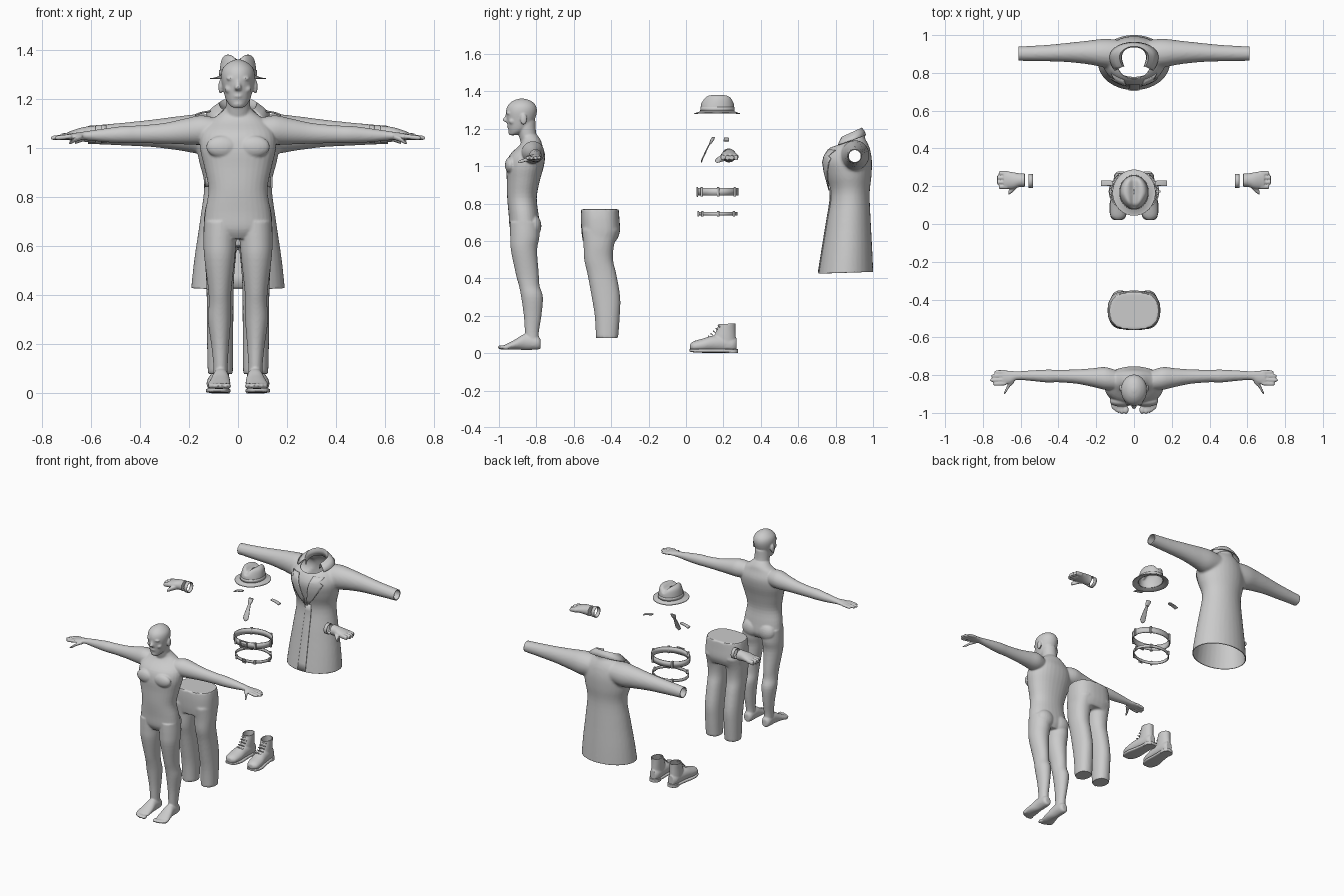
import bpy, bmesh, math
from mathutils import Vector
from mathutils.bvhtree import BVHTree


def smooth_rows(rows, k):
    out = []
    for i in range(len(rows) - 1):
        a, b, c, d = (rows[max(0, min(len(rows) - 1, i + o))] for o in (-1, 0, 1, 2))
        for j in range(k):
            t = j / k
            out.append([.5 * (2 * q + (r - p) * t + (2 * p - 5 * q + 4 * r - s) * t * t
                              + (3 * q - p - 3 * r + s) * t ** 3) for p, q, r, s in zip(a, b, c, d)])
    return out + [list(rows[-1])]


def tube(bm, axis, rows, p=2, n=32, k=4, sides=(1,), caps=True, warp=None):
    """Loft of superellipse rings; row = position, two centres, two radii."""
    for s in sides:
        rings = []
        for t, c1, c2, r1, r2 in smooth_rows(rows, k):
            ring = []
            for i in range(n):
                a = 2 * math.pi * i / n
                u, v = (math.copysign(abs(f) ** (2 / p), f) for f in (math.cos(a), math.sin(a)))
                u, v = c1 + max(r1, .001) * u, c2 + max(r2, .001) * v
                co = {'z': (u, v, t), 'x': (t, u, v), 'y': (u, t, v)}[axis]
                co = warp(*co) if warp else co
                ring.append(bm.verts.new((s * co[0], co[1], co[2])))
            rings.append(ring)
        for a, b in zip(rings, rings[1:]):
            for i in range(n):
                bm.faces.new((a[i], a[(i + 1) % n], b[(i + 1) % n], b[i]))
        if caps:
            bm.faces.new(rings[0])
            bm.faces.new(rings[-1])


def ball(bm, c, r, sides=(1, -1)):
    for s in sides:
        vs = bmesh.ops.create_uvsphere(bm, u_segments=20, v_segments=12, radius=1)['verts']
        for v in vs:
            v.co = (s * (c[0] + v.co.x * r[0]), c[1] + v.co.y * r[1], c[2] + v.co.z * r[2])


def box(bm, c, size):
    for v in bmesh.ops.create_cube(bm, size=1)['verts']:
        v.co = [c[i] + v.co[i] * size[i] for i in range(3)]


def finish(name, bm, solid=0, offset=-1, bevel=0):
    bmesh.ops.recalc_face_normals(bm, faces=bm.faces)
    me = bpy.data.meshes.new(name)
    bm.to_mesh(me)
    bm.free()
    ob = bpy.data.objects.new(name, me)
    bpy.context.collection.objects.link(ob)
    if solid:
        m = ob.modifiers.new("Thickness", 'SOLIDIFY')
        m.thickness, m.offset = solid, offset
    if bevel:
        m = ob.modifiers.new("Bevel", 'BEVEL')
        m.width, m.segments = bevel, 2
    bpy.ops.object.select_all(action='DESELECT')
    ob.select_set(True)
    bpy.context.view_layer.objects.active = ob
    bpy.ops.object.shade_smooth_by_angle(angle=math.radians(40))
    return ob


def fused(name, bm, voxel, smooth=4, cuts=(), solid=0):
    """Merge overlapping volumes to one skin, then cut openings with planes."""
    ob = finish(name + "_volume", bm)
    m = ob.modifiers.new("Remesh", 'REMESH')
    m.mode, m.voxel_size = 'VOXEL', voxel
    m = ob.modifiers.new("Smooth", 'SMOOTH')
    m.factor, m.iterations = .5, smooth
    bpy.context.view_layer.update()
    me = bpy.data.meshes.new_from_object(ob.evaluated_get(bpy.context.evaluated_depsgraph_get()))
    new = bmesh.new()
    new.from_mesh(me)
    bpy.data.objects.remove(ob)
    for co, no in cuts:
        bmesh.ops.bisect_plane(new, geom=new.verts[:] + new.edges[:] + new.faces[:],
                               plane_co=co, plane_no=no, clear_outer=True)
    return finish(name, new, solid)


LR = (1, -1)

# Body: torso, neck, head, limbs
b = bmesh.new()
tube(b, 'z', [(.63, 0, -.86, .09, .06), (.67, 0, -.862, .135, .08), (.74, 0, -.868, .134, .08),
              (.83, 0, -.877, .12, .079), (.92, 0, -.87, .137, .088), (1.0, 0, -.86, .155, .1),
              (1.06, 0, -.848, .15, .094), (1.11, 0, -.83, .115, .062), (1.14, 0, -.827, .075, .05),
              (1.165, 0, -.84, .05, .045)], p=2.2)
tube(b, 'z', [(1.1, 0, -.825, .055, .05), (1.17, 0, -.848, .05, .048), (1.24, 0, -.86, .05, .055)])
tube(b, 'z', [(1.165, 0, -.928, .022, .016), (1.178, 0, -.91, .037, .036), (1.2, 0, -.895, .05, .056),
              (1.24, 0, -.885, .061, .073), (1.29, 0, -.88, .069, .083), (1.325, 0, -.878, .062, .074),
              (1.35, 0, -.877, .036, .046), (1.361, 0, -.877, .008, .01)])
tube(b, 'z', [(1.235, 0, -.955, .014, .012), (1.247, 0, -.964, .014, .017), (1.265, 0, -.957, .009, .012),
              (1.285, 0, -.95, .008, .012)])
ball(b, (.026, -.947, 1.283), (.022, .014, .008))
ball(b, (.035, -.928, 1.24), (.02, .02, .018))
ball(b, (.071, -.868, 1.25), (.009, .018, .03))
ball(b, (0, -.947, 1.212), (.02, .01, .009), (1,))
ball(b, (0, -.938, 1.18), (.02, .012, .012), (1,))
ball(b, (.065, -.938, 1.005), (.065, .03, .045))
ball(b, (.062, -.815, .68), (.062, .042, .06))
tube(b, 'z', [(.7, .07, -.862, .068, .078), (.62, .074, -.862, .067, .078), (.55, .075, -.866, .062, .07),
              (.42, .074, -.848, .047, .061), (.36, .074, -.838, .045, .055), (.3, .076, -.823, .047, .058),
              (.2, .073, -.82, .036, .047), (.11, .071, -.824, .029, .037), (.04, .07, -.82, .03, .034)], sides=LR)
tube(b, 'y', [(-.777, .07, .05, .018, .025), (-.795, .07, .055, .031, .036), (-.86, .07, .06, .034, .043),
              (-.91, .073, .047, .042, .028), (-.95, .077, .036, .046, .018), (-.972, .078, .031, .04, .012)], sides=LR)
for x, y, r in ((.043, -.984, .015), (.064, -.986, .011), (.081, -.98, .011), (.097, -.972, .01), (.111, -.96, .01)):
    ball(b, (x, y, .031), (r, .022, .012))
tube(b, 'x', [(.08, -.83, 1.07, .05, .05), (.15, -.818, 1.073, .06, .06), (.22, -.813, 1.067, .049, .052),
              (.3, -.808, 1.06, .038, .042), (.4, -.805, 1.056, .033, .036), (.46, -.805, 1.055, .034, .035),
              (.54, -.803, 1.052, .028, .028), (.62, -.803, 1.05, .023, .018), (.655, -.81, 1.048, .034, .015),
              (.695, -.813, 1.046, .038, .012)], sides=LR)
for y, tip in ((-.782, .74), (-.803, .758), (-.824, .763), (-.845, .748)):
    tube(b, 'x', [(.68, y, 1.047, .01, .01), (tip - .015, y - .002, 1.042, .01, .01), (tip, y - .002, 1.04, .004, .004)],
         n=12, sides=LR)
tube(b, 'x', [(.635, -.825, 1.045, .018, .012), (.66, -.85, 1.036, .016, .011), (.68, -.885, 1.024, .013, .009),
              (.69, -.897, 1.02, .004, .004)], n=12, sides=LR)
fused("body", b, .005)

# Trousers
b = bmesh.new()
tube(b, 'z', [(.77, 0, -.46, .13, .1), (.72, 0, -.459, .138, .103), (.65, 0, -.456, .14, .103),
              (.6, 0, -.462, .135, .09)], p=2.6)
tube(b, 'z', [(.66, .07, -.457, .068, .1), (.58, .072, -.466, .066, .082), (.5, .073, -.467, .059, .077),
              (.42, .073, -.449, .055, .077), (.3, .073, -.428, .054, .076), (.2, .073, -.421, .053, .067),
              (.08, .072, -.422, .051, .059)], sides=LR, p=2.2)
fused("trousers", b, .008, 2)

# Coat shell with open hem, cuffs and neck
b = bmesh.new()
tube(b, 'z', [(.39, 0, .853, .194, .148), (.43, 0, .855, .191, .146), (.55, 0, .862, .178, .134),
              (.7, 0, .87, .156, .118), (.85, 0, .878, .138, .104), (.95, 0, .87, .16, .122),
              (1.03, 0, .864, .168, .13), (1.09, 0, .872, .145, .112), (1.125, 0, .888, .105, .082),
              (1.15, 0, .895, .066, .062), (1.18, 0, .9, .06, .06)])
tube(b, 'x', [(.08, .9, 1.06, .075, .073), (.16, .905, 1.058, .075, .08), (.24, .908, 1.06, .063, .07),
              (.35, .908, 1.06, .051, .056), (.45, .905, 1.057, .044, .048), (.55, .903, 1.055, .04, .041),
              (.64, .902, 1.053, .037, .036)], sides=LR)
coat = fused("coat", b, .009, 4, [((0, .85, .43), (0, .03, -1)), ((.612, 0, 0), (1, 0, 0)),
             ((-.612, 0, 0), (-1, 0, 0)), ((0, .9, 1.144), (0, -.35, 1))], .005)
tree = BVHTree.FromPolygons([v.co[:] for v in coat.data.vertices], [p.vertices[:] for p in coat.data.polygons])


def front_panel(name, inner, outer, sides, lift, k=6):
    """Strip between two x-z lines laid on the coat front."""
    bm = bmesh.new()
    for s in sides:
        grid = []
        for (x0, z0), (x1, z1) in zip(inner, outer):
            row = []
            for j in range(k + 1):
                x, z = s * (x0 + (x1 - x0) * j / k), z0 + (z1 - z0) * j / k
                hit = tree.ray_cast(Vector((x, 0, z)), Vector((0, 1, 0)))[0]
                row.append(bm.verts.new((x, (hit.y if hit else .83) - lift, z)))
            grid.append(row)
        for a, c in zip(grid, grid[1:]):
            for j in range(k):
                bm.faces.new((a[j], a[j + 1], c[j + 1], c[j]))
    return finish(name, bm, .006, 0)


front_panel("lapels", [(.002, .87), (.012, .92), (.024, .97), (.035, 1.02), (.043, 1.05), (.044, 1.052), (.055, 1.09)],
            [(.01, .875), (.05, .92), (.085, .97), (.115, 1.02), (.125, 1.04), (.1, 1.055), (.12, 1.085)], LR, .007)
front_panel("coat_front_flap", [(-.012 - .002 * i, .88 - .05 * i) for i in range(10)],
            [(.03, .88 - .05 * i) for i in range(10)], (1,), .002)

# Raised collar around the back of the neck
b = bmesh.new()
rows = []
for i in range(33):
    a = math.radians(-128 + 8 * i)
    row = []
    for rx, ry, z, tilt in ((.066, .057, 1.135, .3), (.07, .053, 1.165, .45), (.077, .056, 1.178, .45),
                            (.1, .066, 1.162, .4), (.128, .077, 1.138, .35)):
        y = .885 + ry * math.cos(a) * (1 if math.cos(a) > 0 else 1.5)
        row.append(b.verts.new((rx * math.sin(a), y, z + tilt * (y - .885))))
    rows.append(row)
for a, c in zip(rows, rows[1:]):
    for j in range(4):
        b.faces.new((a[j], a[j + 1], c[j + 1], c[j]))
finish("collar", b, .005, 0)


# Hat: pinched crown, curled brim, band
def pinch(x, y, z):
    if z > 1.335:
        z -= .022 * math.exp(-(x / .022) ** 2) * min(1, (z - 1.335) / .03)
    if z > 1.31 and y < .16:
        x *= 1 - .25 * (z - 1.31) / .07 * (.16 - y) / .08
    return x, y, z


def curl(x, y, z):
    return x, y, z + .9 * (x * x - .004) * max(0, (abs(x) + abs(y - .166) - .1)) * 6


b = bmesh.new()
tube(b, 'z', [(1.29, 0, .168, .076, .09), (1.33, 0, .168, .073, .088), (1.362, 0, .17, .066, .08),
              (1.378, 0, .17, .052, .066), (1.382, 0, .17, .03, .045), (1.382, 0, .17, .002, .01)],
     n=48, caps=False, warp=pinch)
finish("hat_crown", b, .004)
b = bmesh.new()
tube(b, 'z', [(1.293, 0, .168, .074, .088), (1.287, 0, .167, .09, .102), (1.283, 0, .166, .104, .114),
              (1.282, 0, .166, .114, .122)], n=48, caps=False, warp=curl)
finish("hat_brim", b, .004, 0)
b = bmesh.new()
tube(b, 'z', [(1.295, 0, .168, .078, .092), (1.317, 0, .168, .077, .091)], n=48, k=1, caps=False)
finish("hat_band", b, .004)

# Two belts with buckles and loops
for name, z, h, rx, ry in (("wide_belt", .862, .04, .134, .108), ("thin_belt", .745, .018, .125, .103)):
    b = bmesh.new()
    tube(b, 'z', [(z - h / 2, 0, .172, rx, ry), (z + h / 2, 0, .172, rx, ry)], n=64, k=1, caps=False)
    finish(name, b, .007)
    b = bmesh.new()
    y, w = .172 - ry - .003, h * .65
    for s in LR:
        box(b, (s * w, y, z), (.006, .008, h + .012))
        box(b, (0, y, z + s * (h / 2 + .003)), (2 * w + .006, .008, .006))
    box(b, (0, y, z), (w * 1.6, .005, .005))
    for deg in (35, 145, 215, 270, 325):
        a = math.radians(deg + 90)
        box(b, (rx * math.cos(a), .172 + ry * math.sin(a), z), (.013, .013, h + .01))
    finish(name + "_fittings", b, bevel=.0015)

# Tie and shoulder straps
b = bmesh.new()
tube(b, 'z', [(1.018, 0, .083, .002, .002), (1.037, 0, .087, .02, .004), (1.09, 0, .112, .014, .004),
              (1.125, 0, .13, .009, .004)], p=3)
tube(b, 'z', [(1.122, 0, .131, .01, .007), (1.14, 0, .14, .016, .01), (1.155, 0, .147, .017, .007)], p=3)
finish("tie", b)
b = bmesh.new()
tube(b, 'x', [(.11, .216, 1.15, .008, .003), (.118, .216, 1.149, .013, .004), (.15, .216, 1.143, .014, .004),
              (.175, .216, 1.134, .015, .004)], p=4, n=20, sides=LR)
finish("shoulder_straps", b)

# Gloves and wrist bands
b = bmesh.new()
tube(b, 'x', [(.578, .232, 1.056, .037, .036), (.605, .232, 1.056, .036, .033), (.64, .23, 1.055, .044, .028),
              (.68, .233, 1.05, .047, .02), (.69, .233, 1.05, .045, .017)], sides=LR)
for y, tip in ((.197, .715), (.221, .724), (.245, .724), (.268, .716)):
    tube(b, 'x', [(.67, y, 1.05, .013, .016), (tip, y, 1.045, .012, .014)], n=16, sides=LR)
tube(b, 'x', [(.62, .21, 1.047, .02, .018), (.645, .185, 1.038, .019, .016), (.664, .166, 1.028, .013, .013)],
     n=16, sides=LR)
fused("gloves", b, .004, 3)
b = bmesh.new()
tube(b, 'x', [(.535, .228, 1.057, .037, .037), (.558, .228, 1.057, .037, .037)], k=1, caps=False, sides=LR)
finish("wrist_bands", b, .005)

# Boots with soles, heels and laces
b = bmesh.new()
tube(b, 'y', [(.022, .084, .035, .018, .015), (.042, .084, .036, .04, .028), (.09, .081, .042, .047, .036),
              (.14, .077, .05, .044, .043), (.21, .072, .05, .038, .045), (.25, .071, .045, .034, .04),
              (.27, .07, .045, .022, .035)], sides=LR)
tube(b, 'z', [(.03, .072, .215, .036, .052), (.08, .072, .208, .036, .058), (.12, .071, .213, .036, .052),
              (.15, .071, .219, .036, .046), (.18, .071, .222, .036, .044)], sides=LR)
fused("boots", b, .005, 3, [((0, .22, .157), (0, -.03, 1))], .004)
b = bmesh.new()
tube(b, 'y', [(.02, .084, .016, .018, .006), (.035, .084, .014, .038, .009), (.09, .081, .012, .05, .01),
              (.16, .076, .012, .042, .01), (.22, .072, .012, .038, .01), (.262, .071, .012, .032, .01),
              (.277, .07, .012, .018, .01)], p=4, sides=LR)
tube(b, 'z', [(.0, .071, .242, .036, .036), (.02, .071, .242, .036, .036)], p=2.5, k=1, sides=LR)
finish("boot_soles", b)
b = bmesh.new()
for i in range(5):
    y, z = .122 + .013 * i, .09 + .014 * i
    tube(b, 'x', [(.05, y + .006, z - .006, .003, .003), (.074, y - .001, z, .004, .004),
                  (.098, y + .006, z - .006, .003, .003)], n=8, sides=LR)
finish("boot_laces", b)
